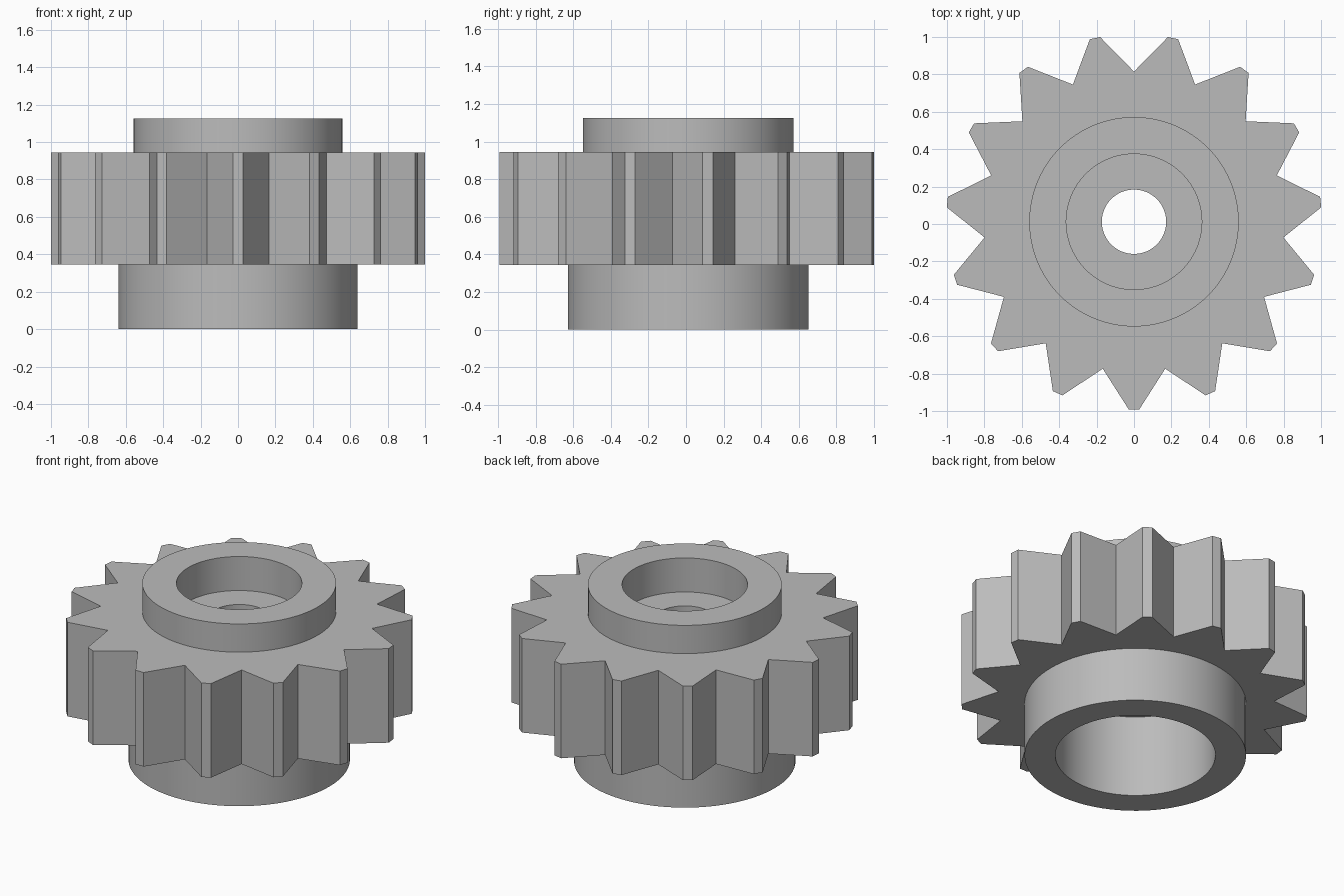
import bpy
import bmesh
import math

cube = bpy.data.objects.get("Cube")
if cube:
    bpy.data.objects.remove(cube, do_unlink=True)

CENTRE_Y = 0.012
TEETH = 15
TIP_R, ROOT_R = 1.004, 0.803
TIP_HALF = math.radians(1.6)

grey = bpy.data.materials.new("plain grey")
grey.use_nodes = True
GREY = (0.5, 0.5, 0.5, 1)
grey.diffuse_color = GREY
grey.node_tree.nodes["Principled BSDF"].inputs["Base Color"].default_value = GREY


def prism(name, outline, z0, z1):
    """Extrude a closed outline of (radius, angle) points from z0 to z1."""
    bm = bmesh.new()
    verts = [bm.verts.new((r * math.cos(a), CENTRE_Y + r * math.sin(a), z0))
             for r, a in outline]
    face = bm.faces.new(verts)
    top = bmesh.ops.extrude_face_region(bm, geom=[face])["geom"]
    bmesh.ops.translate(bm, vec=(0, 0, z1 - z0),
                        verts=[v for v in top if isinstance(v, bmesh.types.BMVert)])
    bmesh.ops.recalc_face_normals(bm, faces=bm.faces)
    mesh = bpy.data.meshes.new(name)
    bm.to_mesh(mesh)
    bm.free()
    mesh.materials.append(grey)
    obj = bpy.data.objects.new(name, mesh)
    bpy.context.collection.objects.link(obj)
    return obj


def cylinder(name, radius, z0, z1, sides=96):
    return prism(name, [(radius, math.tau * i / sides) for i in range(sides)], z0, z1)


# Toothed ring: flat-tipped teeth with sharp valleys, one tooth facing the front
step = math.tau / TEETH
outline = []
for i in range(TEETH):
    a = -math.pi / 2 + i * step
    outline += [(TIP_R, a - TIP_HALF), (TIP_R, a + TIP_HALF), (ROOT_R, a + step / 2)]
gear = prism("gear_body", outline, 0.345, 0.945)

# Collars are joined on, then the bores are cut out
parts = [
    (cylinder("lower_collar", 0.64, 0, 0.6), 'UNION'),
    (cylinder("upper_collar", 0.56, 0.7, 1.125), 'UNION'),
    (cylinder("lower_bore", 0.4625, -0.1, 0.523), 'DIFFERENCE'),
    (cylinder("upper_bore", 0.3625, 0.908, 1.3), 'DIFFERENCE'),
    (cylinder("shaft_hole", 0.172, -0.2, 1.4), 'DIFFERENCE'),
]
bpy.ops.object.select_all(action='DESELECT')
gear.select_set(True)
bpy.context.view_layer.objects.active = gear
for part, operation in parts:
    part.hide_render = True
    mod = gear.modifiers.new(part.name, 'BOOLEAN')
    mod.operation = operation
    mod.solver = 'EXACT'
    mod.object = part
    bpy.ops.object.modifier_apply(modifier=mod.name)
    bpy.data.objects.remove(part, do_unlink=True)

# Round walls smooth, tooth edges and rims sharp
bpy.ops.object.shade_smooth_by_angle(angle=math.radians(25))
